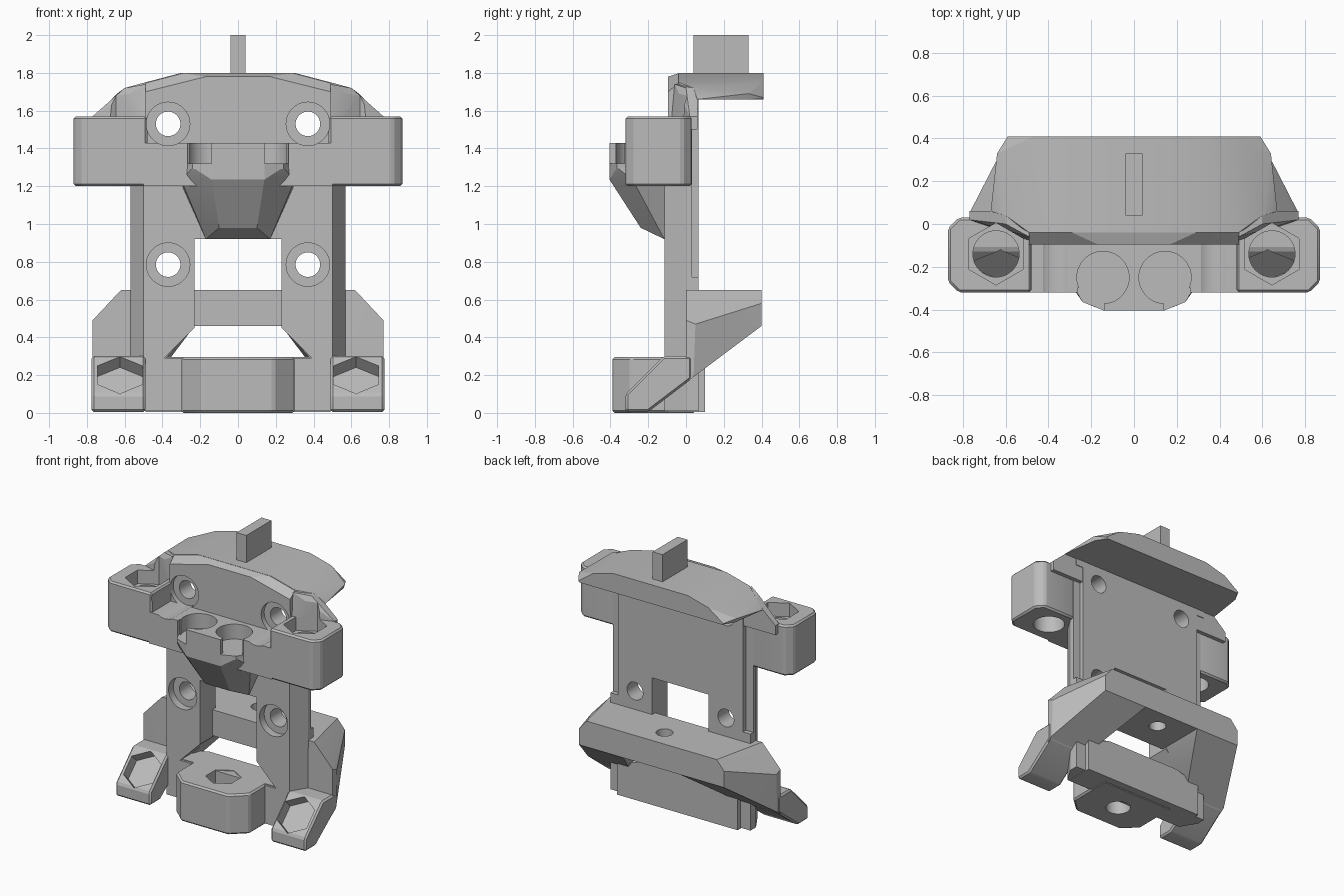
import bpy, bmesh, math
from mathutils import Matrix

cube = bpy.data.objects.get("Cube")
if cube:
    bpy.data.objects.remove(cube, do_unlink=True)

GREY = (0.5, 0.5, 0.5, 1)
mat = bpy.data.materials.new("plain grey")
mat.use_nodes = True
mat.diffuse_color = GREY
mat.node_tree.nodes["Principled BSDF"].inputs["Base Color"].default_value = GREY


def finish(name, bm):
    bmesh.ops.recalc_face_normals(bm, faces=bm.faces)
    me = bpy.data.meshes.new(name)
    bm.to_mesh(me)
    bm.free()
    me.materials.append(mat)
    ob = bpy.data.objects.new(name, me)
    bpy.context.collection.objects.link(ob)
    return ob


def prism(name, pts, lo, hi, axis="z", matrix=None):
    """Extrude a 2D outline along an axis."""
    place = {"x": lambda a, b, t: (t, a, b),
             "y": lambda a, b, t: (a, t, b),
             "z": lambda a, b, t: (a, b, t)}[axis]
    bm = bmesh.new()
    ends = [[bm.verts.new(place(a, b, t)) for a, b in pts] for t in (lo, hi)]
    for ring_verts in ends:
        bm.faces.new(ring_verts)
    n = len(pts)
    for i in range(n):
        j = (i + 1) % n
        bm.faces.new((ends[0][i], ends[0][j], ends[1][j], ends[1][i]))
    if matrix:
        bm.transform(matrix)
    return finish(name, bm)


def hull(name, pts, sx=(1,)):
    """Convex solid around points, optionally repeated for both x signs."""
    bm = bmesh.new()
    for s in sx:
        for x, y, z in pts:
            bm.verts.new((s * x, y, z))
    bmesh.ops.remove_doubles(bm, verts=bm.verts, dist=0.0001)
    res = bmesh.ops.convex_hull(bm, input=bm.verts)
    junk = {g for g in res["geom_interior"] + res["geom_unused"]
            if isinstance(g, bmesh.types.BMVert)}
    bmesh.ops.delete(bm, geom=list(junk), context="VERTS")
    bmesh.ops.dissolve_limit(bm, angle_limit=0.01, verts=bm.verts, edges=bm.edges)
    return finish(name, bm)


def box(name, x0, x1, y0, y1, z0, z1):
    return prism(name, [(x0, y0), (x1, y0), (x1, y1), (x0, y1)], z0, z1)


def ring(cx, cy, r, n=40):
    return [(cx + r * math.sin(math.tau * i / n), cy + r * math.cos(math.tau * i / n))
            for i in range(n)]


def both(pts):
    """Close a right-hand outline with its mirror image."""
    return pts + [(-x, y) for x, y in reversed(pts)]


def modify(ob, kind, **settings):
    m = ob.modifiers.new(kind, kind)
    for key, value in settings.items():
        setattr(m, key, value)
    bpy.context.view_layer.objects.active = ob
    bpy.ops.object.modifier_apply(modifier=m.name)


def bevel(ob, w=0.012):
    modify(ob, "BEVEL", width=w, segments=1, limit_method="ANGLE")


def cut(ob, cutters):
    for c in cutters:
        modify(ob, "BOOLEAN", operation="DIFFERENCE", solver="EXACT", object=c)


SIDES = ((1, "left"), (-1, "right"))

# Cutters for the screw holes, shared by plate, shelf and blocks
screws = []
for s, _ in SIDES:
    for z in (0.785, 1.53):
        screws.append(prism("cut", ring(s * 0.37, z, 0.065), -0.6, 0.3, "y"))
        screws.append(prism("cut", ring(s * 0.37, z, 0.115), -0.6, -0.06, "y"))
cutters = list(screws)

# Back plate with window and edge grooves
plate = prism("back_plate", both([(0.5, -0.115), (0.57, 0), (0.57, 0.065)]), 0.01, 1.3)
upper = prism("upper_plate", both([(0.5, 1.25), (0.49, 1.7), (0.17, 1.78)]),
              -0.095, 0.065, "y")
rail = box("plate_edge", -0.57, 0.57, -0.005, 0.065, 1.25, 1.66)
window = prism("cut", both([(0.39, 0.29), (0.23, 0.45), (0.23, 0.92)]), -0.5, 0.2, "y")
grooves = [box("cut", min(s * 0.51, s * 0.7), max(s * 0.51, s * 0.7), 0.032, 0.2, 0.72, 1.61)
           for s, _ in SIDES]
cutters += [window] + grooves
cut(plate, [window] + grooves + screws)
cut(upper, screws)
cut(rail, grooves + screws)

# Arched cap, its chamfered front lip and the fin
hull("arched_cap", [
    (0.3, -0.04, 1.8), (0.49, -0.04, 1.75), (0.49, -0.04, 1.66),
    (0.6, 0.04, 1.72), (0.67, 0.06, 1.66), (0.3, 0.41, 1.8), (0.47, 0.41, 1.755),
    (0.64, 0.33, 1.69), (0.63, 0.33, 1.66), (0.59, 0.41, 1.67), (0.58, 0.41, 1.66)], (1, -1))
lip = hull("cap_front_lip", [
    (0.17, -0.095, 1.78), (0.49, -0.095, 1.7), (0.49, -0.095, 1.66),
    (0.3, -0.035, 1.8), (0.49, -0.035, 1.75), (0.49, -0.035, 1.66)], (1, -1))
cut(lip, screws)
box("top_fin", -0.04, 0.04, 0.04, 0.33, 1.78, 2)

# Shelf and twin-socket housing, opened at the front of each socket
shelf = box("shelf", -0.5, 0.5, -0.32, -0.08, 1.2, 1.43)
housing = prism("socket_housing",
                both([(0.14, -0.405), (0.24, -0.365), (0.28, -0.3), (0.3, -0.27), (0.3, -0.1)]),
                1.29, 1.43)
sockets = [prism("cut", ring(s * 0.145, -0.25, 0.122), 1.32, 1.6) for s, _ in SIDES]
sockets += [box("cut", min(s * 0.14, s * 0.265), max(s * 0.14, s * 0.265),
                -0.5, -0.3, 1.32, 1.6) for s, _ in SIDES]
cutters += sockets
cut(shelf, sockets + screws)
cut(housing, sockets + screws)
hull("housing_funnel", [
    (0.14, -0.405, 1.3), (0.14, -0.405, 1.235), (0.24, -0.365, 1.3), (0.28, -0.3, 1.3),
    (0.17, -0.115, 0.92), (0.1, -0.24, 0.98), (0.3, -0.1, 1.21), (0.3, -0.28, 1.23)], (1, -1))

# Upper clamp blocks, gussets, lower walls and feet
for s, side in SIDES:
    block = prism(side + "_clamp_block", [
        (s * x, y) for x, y in ((0.48, -0.32), (0.82, -0.32), (0.87, -0.27), (0.87, -0.02),
                                (0.82, 0.03), (0.54, 0.03), (0.48, -0.02))], 1.2, 1.57)
    bevel(block)
    nut = prism("cut", ring(s * 0.645, -0.14, 0.145, 6), 1.47, 1.7)
    bore = prism("cut", ring(s * 0.645, -0.14, 0.108), 1, 1.7)
    cutters += [nut, bore]
    cut(block, [nut, bore] + screws)

    gusset = hull(side + "_gusset", [
        (s * x, y, z) for x, y0, z in ((0.47, -0.09, 1.5), (0.49, -0.06, 1.74),
                                       (0.6, 0.0, 1.72), (0.77, 0.02, 1.57), (0.77, 0.02, 1.5))
        for y in (y0, 0.06)])
    cut(gusset, [nut, bore] + screws)

    # wall rising from the foot to the rear bar, narrowing to the back
    hull(side + "_lower_wall", [
        (s * x, y, z) for x, y, z in (
            (0.23, 0.03, 0.65), (0.62, 0, 0.65), (0.77, 0, 0.49), (0.77, 0, 0.16),
            (0.77, 0.05, 0.47), (0.77, 0.04, 0.19),
            (0.5, 0, 0.16), (0.39, 0.03, 0.29), (0.23, 0.03, 0.46), (0.23, 0.4, 0.46),
            (0.23, 0.4, 0.65), (0.53, 0.4, 0.65), (0.59, 0.4, 0.58), (0.59, 0.4, 0.46),
            (0.4, 0.1, 0.235))])

    x0, x1 = sorted((s * 0.49, s * 0.775))
    foot = prism(side + "_foot", [
        (-0.32, 0.005), (-0.32, 0.1), (-0.12, 0.3), (0.03, 0.3), (0.03, 0.18), (-0.2, 0.005)],
        x0, x1, "x")
    bevel(foot)
    tilt = Matrix.Translation((s * 0.625, -0.22, 0.2)) @ Matrix.Rotation(math.pi / 4, 4, "X")
    pocket = prism("cut", ring(0, 0, 0.138, 6), -0.08, 0.15, "z", tilt)
    cutters.append(pocket)
    cut(foot, [pocket])

# Rear bar with its screw hole
rear = box("rear_bar", -0.25, 0.25, 0.03, 0.4, 0.46, 0.65)
rear_hole = prism("cut", ring(0, 0.25, 0.058), 0.3, 0.9)

# Front bar with nut pocket and bore, on a cross bar between the feet
cross = hull("cross_bar", [
    (0.49, -0.1, 0.005), (0.49, 0.1, 0.005), (0.49, 0.1, 0.235), (0.49, -0.1, 0.295),
    (0.49, 0.02, 0.295), (0.3, 0.1, 0.295)], (1, -1))
front = prism("front_bar", both([(0.19, -0.39), (0.3, -0.29), (0.3, 0.05)]), 0, 0.295)
bevel(front)
front_nut = prism("cut", ring(0, -0.17, 0.12, 6), 0.17, 0.5)
front_bore = prism("cut", ring(0, -0.17, 0.085), -0.2, 0.5)
cutters += [rear_hole, front_nut, front_bore]
cut(rear, [rear_hole])
for ob in (front, cross):
    cut(ob, [front_nut, front_bore])

# Remove cutters, then shade
for c in cutters:
    bpy.data.objects.remove(c, do_unlink=True)
bpy.ops.object.select_all(action="DESELECT")
for ob in bpy.context.scene.objects:
    if ob.type == "MESH":
        ob.select_set(True)
        bpy.context.view_layer.objects.active = ob
bpy.ops.object.shade_smooth_by_angle(angle=math.radians(20))
